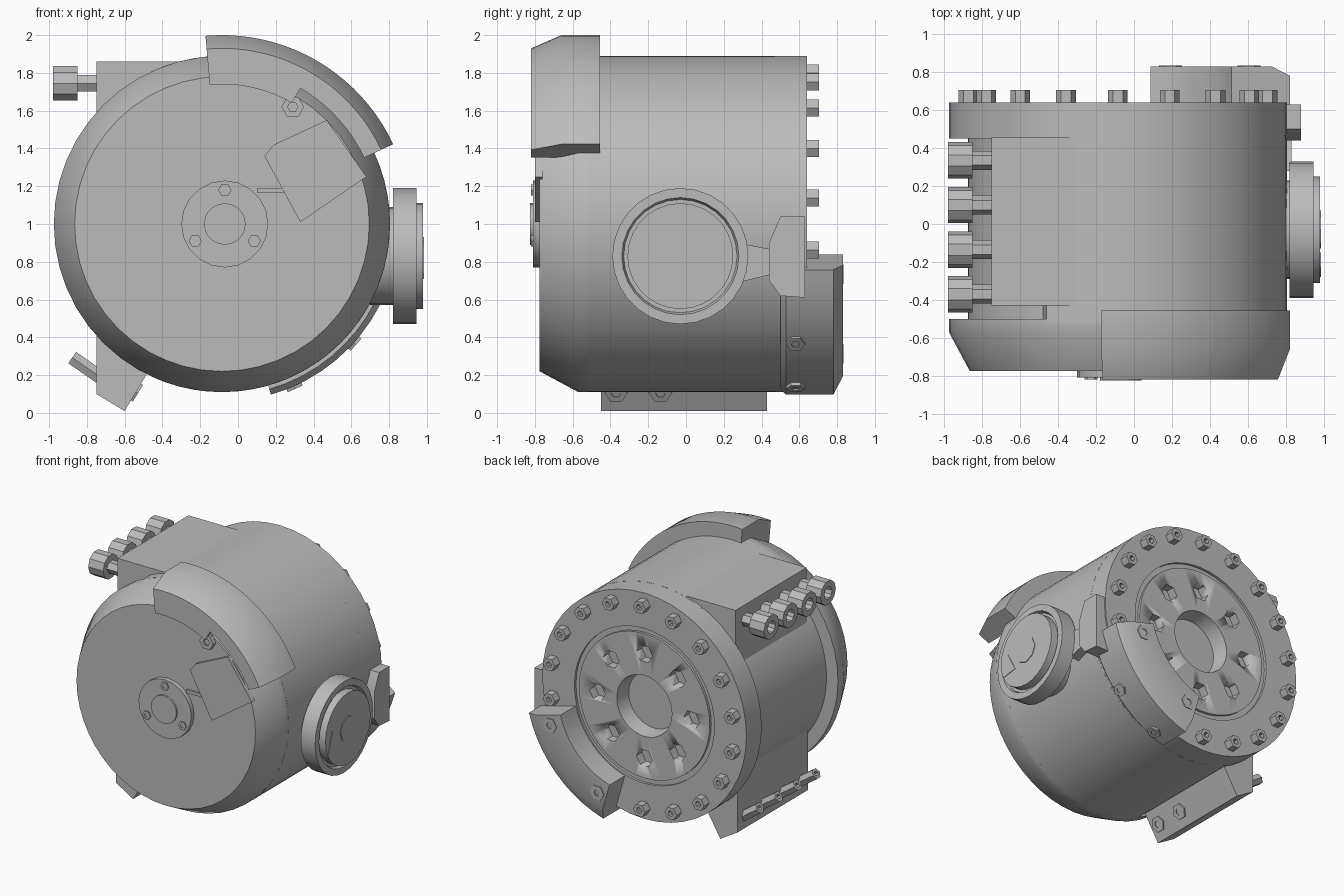
import bpy, bmesh, math
from mathutils import Vector

cube = bpy.data.objects.get("Cube")
if cube:
    bpy.data.objects.remove(cube, do_unlink=True)

metal = bpy.data.materials.new("plain grey metal")
metal.use_nodes = True
GREY = (0.5, 0.5, 0.5, 1)
metal.diffuse_color = GREY
metal.node_tree.nodes["Principled BSDF"].inputs["Base Color"].default_value = GREY

CX, CZ = -0.085, 1.0          # drum axis
HUB = (CX, 0, CZ)
Y = (0, 1, 0)
X = (1, 0, 0)


def polar(r, deg, y=0.0):
    a = math.radians(deg)
    return Vector((CX + r * math.cos(a), y, CZ + r * math.sin(a)))


def finish(name, bm, angle=30):
    bmesh.ops.remove_doubles(bm, verts=bm.verts, dist=1e-5)
    bmesh.ops.recalc_face_normals(bm, faces=bm.faces)
    mesh = bpy.data.meshes.new(name)
    bm.to_mesh(mesh)
    bm.free()
    mesh.materials.append(metal)
    mesh.polygons.foreach_set("use_smooth", [True] * len(mesh.polygons))
    mesh.set_sharp_from_angle(angle=math.radians(angle))
    obj = bpy.data.objects.new(name, mesh)
    bpy.context.collection.objects.link(obj)
    return obj


def add_lathe(bm, prof, origin, axis, n, start=0, sweep=360):
    """Turn (radius, distance) points about an axis; a partial sweep gets end caps."""
    axis, origin = Vector(axis).normalized(), Vector(origin)
    u = axis.cross(Vector((0, 0, 1))).normalized()
    v = u.cross(axis)
    full = sweep == 360
    rings = []
    for i in range(n if full else n + 1):
        a = math.radians(start + sweep * i / n)
        d = u * math.cos(a) + v * math.sin(a)
        rings.append([bm.verts.new(origin + axis * h + d * r) for r, h in prof])
    m = len(prof)
    for i in range(n):
        p, q = rings[i], rings[(i + 1) % len(rings)]
        for j in range(m - 1 if full else m):
            k = (j + 1) % m
            face = [p[j], p[k], q[k], q[j]]
            if full and prof[j][0] == 0:
                face = [p[j], p[k], q[k]]
            elif full and prof[k][0] == 0:
                face = [p[j], p[k], q[j]]
            bm.faces.new(face)
    if not full:
        bm.faces.new(rings[0])
        bm.faces.new(rings[-1])


def lathe(name, prof, origin, axis, n, start=0, sweep=360):
    bm = bmesh.new()
    add_lathe(bm, prof, origin, axis, n, start, sweep)
    return finish(name, bm)


def prism(name, pts, axis, d0, d1):
    """Extrude a (x, z) outline along y, or a (y, z) outline along x."""
    bm = bmesh.new()
    def place(p, d):
        return (p[0], d, p[1]) if axis == "y" else (d, p[0], p[1])
    a, b = [[bm.verts.new(place(p, d)) for p in pts] for d in (d0, d1)]
    bm.faces.new(a)
    bm.faces.new(b)
    for i in range(len(pts)):
        j = (i + 1) % len(pts)
        bm.faces.new((a[i], a[j], b[j], b[i]))
    return finish(name, bm)


def bolts(name, places, axis, r, h, n=6, socket=0.45):
    """Several bolt heads with sunken sockets in one object."""
    bm = bmesh.new()
    prof = [(0, -0.02), (r, -0.02), (r, h), (r * socket, h), (r * socket, h * 0.5), (0, h * 0.5)]
    for p in places:
        add_lathe(bm, prof, p, axis, n)
    return finish(name, bm)


# Drum: chamfered front, recessed middle, flanged back
lathe("front_cover", [(0, -0.5), (0.89, -0.5), (0.89, -0.57), (0.78, -0.775), (0, -0.775)],
      HUB, Y, 48)
outline = [polar(0.89, a) for a in range(-115, 116, 5)] + [polar(0.79, a) for a in range(120, 241, 5)]
prism("drum_body", [(p.x, p.z) for p in outline], "y", -0.52, 0.47)
flange = lathe("back_flange", [(0, 0.45), (0.89, 0.45), (0.89, 0.64), (0.61, 0.64), (0.61, 0.62),
                               (0.57, 0.62), (0.57, 0.64), (0.24, 0.64), (0.22, 0.52), (0, 0.52)],
               HUB, Y, 48)

# Hexagonal pockets in the back flange
bm = bmesh.new()
for k in range(8):
    add_lathe(bm, [(0, 0.57), (0.07, 0.57), (0.07, 0.7), (0, 0.7)], polar(0.41, 45 * k), Y, 6)
cutter = finish("pocket_cutter", bm)
cutter.hide_render = True
cut = flange.modifiers.new("pockets", "BOOLEAN")
cut.operation, cut.solver, cut.object = "DIFFERENCE", "EXACT", cutter
bpy.context.view_layer.objects.active = flange
bpy.ops.object.modifier_apply(modifier=cut.name)
bpy.data.objects.remove(cutter, do_unlink=True)

bolts("flange_bolts", [polar(0.8, 10 + 20 * k, 0.64) for k in range(18)], Y, 0.052, 0.065)

# Mounting pad and foot on the right side
prism("upper_pad", [(-0.75, 1.86), (-0.25, 1.86), (-0.4, 1.3), (-0.75, 1.3)], "y", -0.43, 0.455)
prism("lower_foot", [(-0.75, 0.65), (-0.75, 0.1), (-0.6, 0.01), (-0.48, 0.21), (-0.55, 0.65)],
      "y", -0.45, 0.43)
rows = (-0.37, -0.135, 0.1, 0.335)
bolts("pad_bolt_shafts", [(-0.75, y, 1.745) for y in rows], (-1, 0, 0), 0.05, 0.14, 6)
bolts("pad_bolt_heads", [(-0.87, y, 1.745) for y in rows], (-1, 0, 0), 0.096, 0.11, 10, 0.5)
bolts("foot_bolts", [(-0.73, y, 0.19) for y in rows], (-0.82, 0, 0.57), 0.042, 0.18)
bolts("foot_plugs", [(-0.54, y, 0.11) for y in rows[:2]], (0.85, 0, -0.53), 0.06, 0.012)

# Arched guard over the upper front
for name, inner, start in (("guard_upper", 0.74, 60), ("guard_lower", 0.83, 25)):
    lathe(name, [(inner, -0.82), (0.93, -0.82), (1.0, -0.66), (1.0, -0.455), (0.86, -0.455),
                 (0.86, -0.6), (inner, -0.7)], HUB, Y, 10, start, 35)

# Front hub, plate and fittings
lathe("front_hub", [(0, -0.76), (0.23, -0.76), (0.23, -0.81), (0.11, -0.81), (0.11, -0.825), (0, -0.825)],
      (-0.07, 0, 1.0), Y, 20)
bolts("hub_bolts", [(-0.07 + 0.18 * math.cos(a), -0.81, 1 + 0.18 * math.sin(a))
                    for a in (1.57, 3.66, 5.76)], (0, -1, 0), 0.035, 0.01)
prism("front_plate", [(0.14, 1.36), (0.19, 1.42), (0.47, 1.55), (0.68, 1.25), (0.33, 1.01)],
      "y", -0.8, -0.76)
prism("hub_link", [(0.1, 1.19), (0.24, 1.19), (0.24, 1.165), (0.1, 1.165)], "y", -0.79, -0.76)
bolts("guard_bolt", [(0.29, -0.78, 1.62)], (0, -1, 0), 0.06, 0.03)

# Round side cap with hexagonal centre
SIDE = (0, -0.03, 0.83)
lathe("side_cap", [(0, 0.7), (0.26, 0.7), (0.26, 0.82), (0.36, 0.82), (0.36, 0.945), (0.31, 0.945),
                   (0.3, 0.92), (0.28, 0.92), (0.28, 0.98), (0, 0.98)], SIDE, X, 28)
lathe("side_cap_hex", [(0, 0.97), (0.1, 0.97), (0.1, 0.985), (0, 0.985)], SIDE, X, 8)
prism("side_cap_mark", [(-0.28, 0.71), (-0.23, 0.88), (-0.15, 0.73)], "x", 0.975, 0.984)

# Side block with its neck
prism("side_block", [(0.5, 1.04), (0.63, 1.04), (0.63, 0.61), (0.5, 0.62), (0.44, 0.7), (0.44, 0.9)],
      "x", 0.68, 0.88)
prism("side_neck", [(0.28, 0.9), (0.48, 0.86), (0.48, 0.74), (0.28, 0.69)], "x", 0.7, 0.83)

# Curved bracket on the lower back
lathe("back_bracket", [(0.62, 0.63), (0.62, 0.83), (0.84, 0.83), (0.94, 0.78), (0.94, 0.53),
                       (0.91, 0.5), (0.85, 0.5)], HUB, Y, 10, -74, 59)
bolts("bracket_back_bolts", [polar(0.74, a, 0.82) for a in (-68, -21)], Y, 0.06, 0.015)
for i, a in enumerate((-66, -42)):
    out = polar(1, a) - Vector(HUB)
    bolts("bracket_side_bolt_%d" % (i + 1), [polar(0.94, a, 0.58)], out, 0.05, 0.015)
